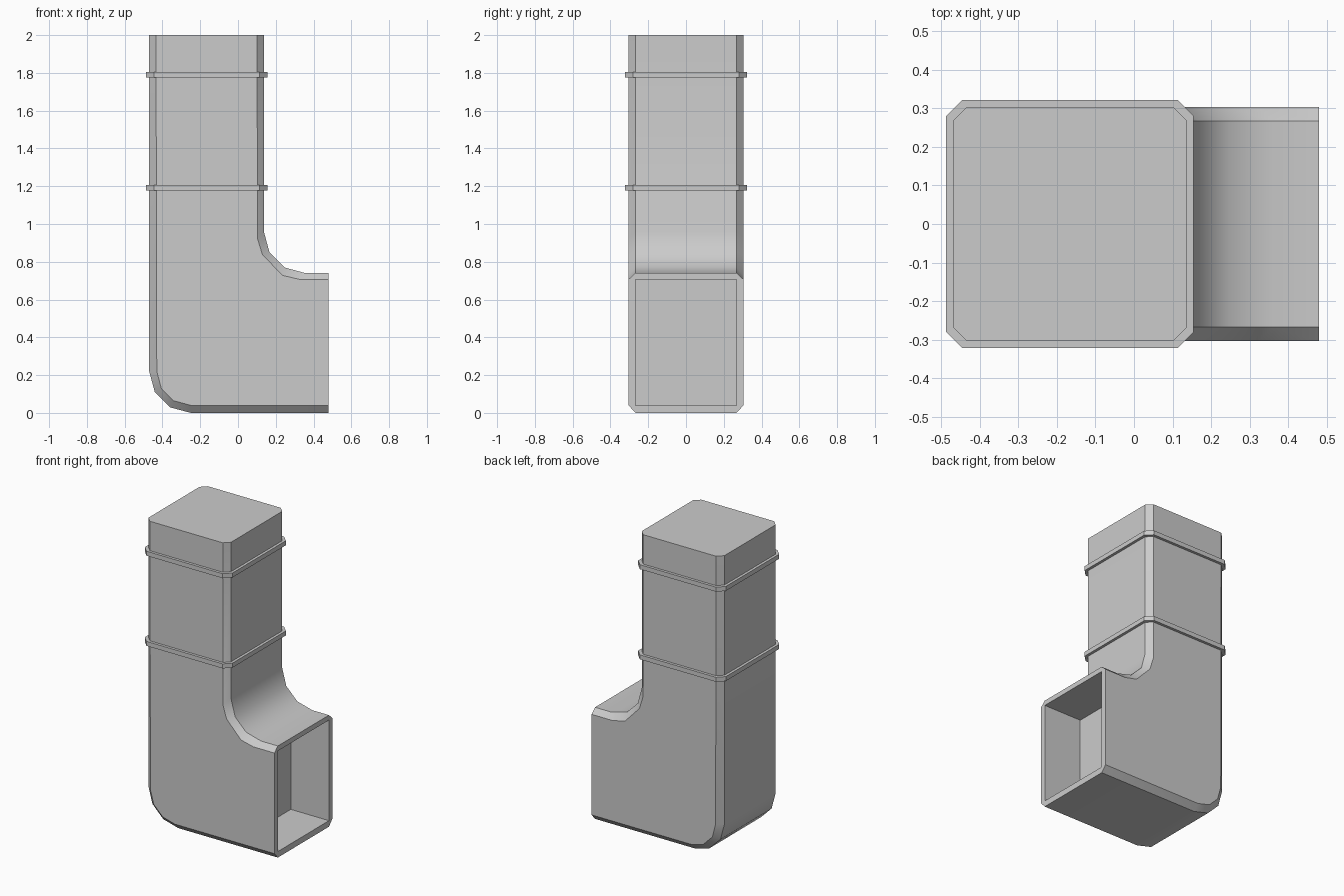
import bpy
import bmesh
from math import sin, cos, radians

cube = bpy.data.objects.get("Cube")
if cube:
    bpy.data.objects.remove(cube)

grey = bpy.data.materials.new("light grey metal")
grey.use_nodes = True
colour = (0.6, 0.6, 0.6, 1)
grey.diffuse_color = colour
grey.node_tree.nodes["Principled BSDF"].inputs["Base Color"].default_value = colour

LEFT, RIGHT, HALF, CUT = -0.47, 0.137, 0.304, 0.036
MOUTH, TOP = 0.48, 2.0


def finish(name, bm, smooth=True):
    bmesh.ops.recalc_face_normals(bm, faces=bm.faces)
    mesh = bpy.data.meshes.new(name)
    bm.to_mesh(mesh)
    bm.free()
    mesh.materials.append(grey)
    obj = bpy.data.objects.new(name, mesh)
    bpy.context.collection.objects.link(obj)
    bpy.ops.object.select_all(action="DESELECT")
    obj.select_set(True)
    bpy.context.view_layer.objects.active = obj
    if smooth:
        bpy.ops.object.shade_smooth_by_angle(angle=radians(35))
    return obj


def arc(cx, cz, r):
    """Quarter bend from straight down to straight left."""
    return [(cx - r * sin(radians(a)), cz - r * cos(radians(a))) for a in (0, 30, 60, 90)]


# Lengthwise edges of the duct, each running from the mouth to the top
heel = [(MOUTH, 0)] + arc(-0.25, 0.22, 0.22) + [(LEFT, TOP)]
heel_side = [(MOUTH, 0.04)] + arc(-0.25, 0.22, 0.18) + [(LEFT + CUT, TOP)]
throat = [(MOUTH, 0.74)] + arc(0.357, 0.96, 0.22) + [(RIGHT, TOP)]
throat_side = [(MOUTH, 0.707), (0.325, 0.707), (0.235, 0.728),
               (0.129, 0.839), (0.103, 0.923), (RIGHT - CUT, TOP)]

# Duct body: chamfered rectangular section swept round the bend
bm = bmesh.new()
rings = []
inner = HALF - CUT
for h, hs, ts, t in zip(heel, heel_side, throat_side, throat):
    section = [(h, -inner), (hs, -HALF), (ts, -HALF), (t, -inner),
               (t, inner), (ts, HALF), (hs, HALF), (h, inner)]
    rings.append([bm.verts.new((p[0], y, p[1])) for p, y in section])
for a, b in zip(rings, rings[1:]):
    for i in range(8):
        j = (i + 1) % 8
        bm.faces.new((a[i], a[j], b[j], b[i]))
bm.faces.new(rings[-1])

# Mouth: flat rim and a straight recess with a back wall
corners = [(-inner, 0.04), (-inner, 0.707), (inner, 0.707), (inner, 0.04)]
front = [bm.verts.new((MOUTH, y, z)) for y, z in corners]
back = [bm.verts.new((0.2, y, z)) for y, z in corners]
rim = rings[0]
for i in range(4):
    j = (i + 1) % 4
    bm.faces.new((rim[2 * i], rim[2 * i + 1], front[i]))
    bm.faces.new((rim[2 * i + 1], rim[(2 * i + 2) % 8], front[j], front[i]))
    bm.faces.new((front[i], front[j], back[j], back[i]))
bm.faces.new(back)
finish("duct_body", bm)


# Joint collars round the upright part
def collar(name, z, height=0.03, grow=0.018, cut=0.042):
    bm = bmesh.new()
    x0, x1, y = LEFT - grow, RIGHT + grow, HALF + grow
    outline = [(x0 + cut, -y), (x1 - cut, -y), (x1, cut - y), (x1, y - cut),
               (x1 - cut, y), (x0 + cut, y), (x0, y - cut), (x0, cut - y)]
    base = bm.faces.new([bm.verts.new((px, py, z - height / 2)) for px, py in outline])
    made = bmesh.ops.extrude_face_region(bm, geom=[base])["geom"]
    moved = [v for v in made if isinstance(v, bmesh.types.BMVert)]
    bmesh.ops.translate(bm, verts=moved, vec=(0, 0, height))
    if not base.is_valid or len(bm.faces) < 10:
        bm.faces.new([v for v in bm.verts if v not in moved])
    finish(name, bm, smooth=False)


collar("lower_collar", 1.192)
collar("upper_collar", 1.79)
